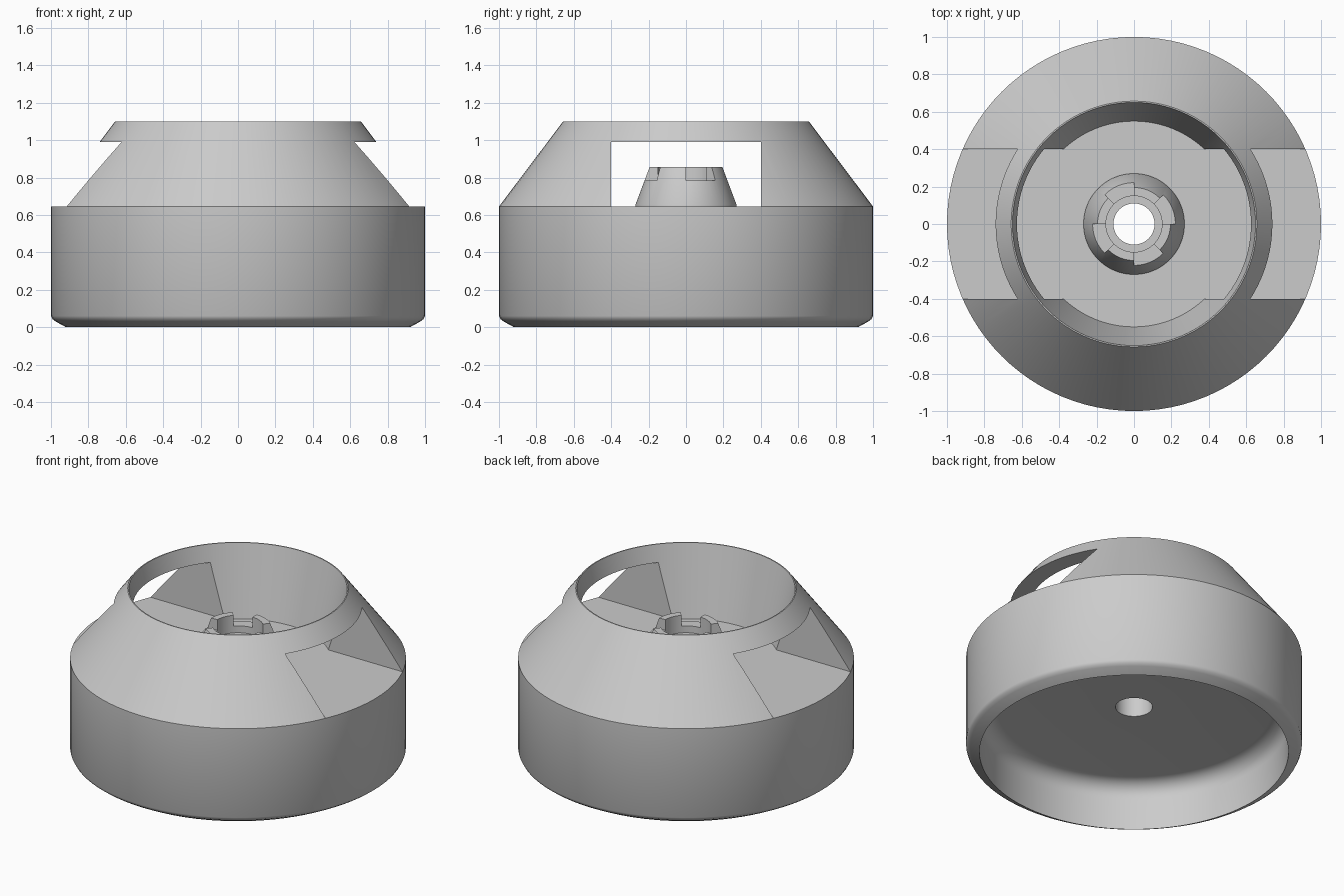
import bpy
import bmesh
from math import cos, sin, radians, pi

if "Cube" in bpy.data.objects:
    bpy.data.objects.remove(bpy.data.objects["Cube"])

grey = bpy.data.materials.new("plain grey")
grey.use_nodes = True
grey.diffuse_color = (0.6, 0.6, 0.6, 1)
grey.node_tree.nodes["Principled BSDF"].inputs["Base Color"].default_value = (0.6, 0.6, 0.6, 1)

SEGMENTS = 96
FLOOR = 0.645
BORE = 0.11


def finish(bm, name):
    bmesh.ops.recalc_face_normals(bm, faces=bm.faces)
    mesh = bpy.data.meshes.new(name)
    bm.to_mesh(mesh)
    bm.free()
    mesh.materials.append(grey)
    obj = bpy.data.objects.new(name, mesh)
    bpy.context.collection.objects.link(obj)
    return obj


def lathe(name, profile, starts=(0,), sweep=360):
    """Revolve a closed (radius, height) profile, once per start angle."""
    bm = bmesh.new()
    full = sweep == 360
    steps = SEGMENTS * sweep // 360
    for start in starts:
        rings = []
        for i in range(steps if full else steps + 1):
            a = radians(start + sweep * i / steps)
            rings.append([bm.verts.new((r * cos(a), r * sin(a), z)) for r, z in profile])
        if full:
            rings.append(rings[0])
        for a, b in zip(rings, rings[1:]):
            for j in range(len(profile)):
                bm.faces.new((a[j - 1], a[j], b[j], b[j - 1]))
        if not full:
            bm.faces.new(rings[0])
            bm.faces.new(rings[-1])
    return finish(bm, name)


def activate(obj):
    bpy.ops.object.select_all(action="DESELECT")
    obj.select_set(True)
    bpy.context.view_layer.objects.active = obj


def cut(obj, cutter):
    cutter.hide_render = True
    mod = obj.modifiers.new("cut", "BOOLEAN")
    mod.operation = "DIFFERENCE"
    mod.solver = "EXACT"
    mod.object = cutter
    activate(obj)
    bpy.ops.object.modifier_apply(modifier=mod.name)
    bpy.data.objects.remove(cutter)


# Hollow base: rounded bottom edge, filleted underside recess, centre bore
fillet = 0.1
ceiling = 0.31
recess = [(0.92 - fillet + fillet * cos(t * pi / 12), ceiling - fillet + fillet * sin(t * pi / 12))
          for t in range(7)]
base = lathe("base", [(BORE, FLOOR), (1, FLOOR), (1, 0.06), (0.992, 0.043), (0.975, 0.03),
                      (0.92, 0)] + recess + [(BORE, ceiling)])

# Funnel wall with one straight slot running through both sides
funnel = lathe("funnel_wall", [(0.55, FLOOR), (1, FLOOR), (0.657, 1.1), (0.65, 1.1)])
bm = bmesh.new()
bmesh.ops.create_cube(bm, size=1)
bmesh.ops.scale(bm, vec=(3, 0.8, 0.49), verts=bm.verts)
bmesh.ops.translate(bm, vec=(0, 0, 0.745), verts=bm.verts)
cut(funnel, finish(bm, "slot_cutter"))

# Tapered hub with a counterbore and four crown notches
hub = lathe("hub", [(BORE, FLOOR), (0.27, FLOOR), (0.27, 0.655), (0.195, 0.855),
                    (0.15, 0.855), (0.15, 0.74), (BORE, 0.74)])
cut(hub, lathe("notch_cutter", [(0.13, 0.785), (0.3, 0.785), (0.3, 0.9), (0.13, 0.9)],
               starts=(0, 90, 180, 270), sweep=45))

for obj in (base, funnel, hub):
    activate(obj)
    bpy.ops.object.shade_smooth_by_angle(angle=radians(30))
